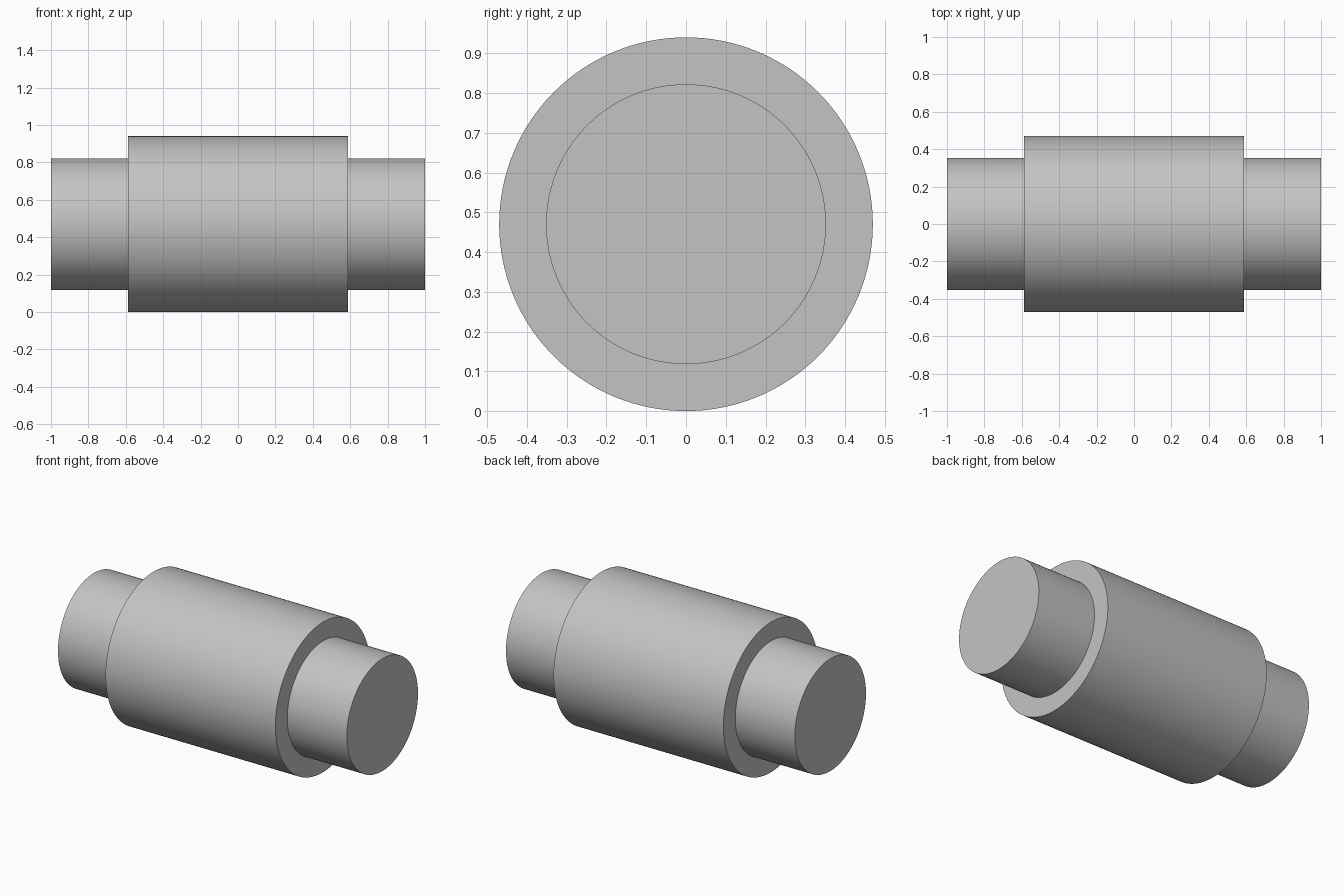
import bpy
import bmesh
import math

cube = bpy.data.objects.get("Cube")
if cube:
    bpy.data.objects.remove(cube, do_unlink=True)

BODY_RADIUS, JOURNAL_RADIUS = 0.47, 0.352
BODY_HALF, SHAFT_HALF = 0.588, 1.0
SEGMENTS = 128

# Plain grey metal
grey = bpy.data.materials.new("plain_grey")
grey.use_nodes = True
colour = (0.55, 0.55, 0.55, 1)
grey.diffuse_color = colour
grey.node_tree.nodes["Principled BSDF"].inputs["Base Color"].default_value = colour

# Half profile (x, radius), mirrored to make the full stepped outline
half = [(BODY_HALF, BODY_RADIUS), (BODY_HALF, JOURNAL_RADIUS),
        (SHAFT_HALF, JOURNAL_RADIUS), (SHAFT_HALF, 0)]
profile = [(-x, r) for x, r in reversed(half)] + half

# Stepped roller, turned around the x axis
bm = bmesh.new()
verts = [bm.verts.new((x, 0, r)) for x, r in profile]
edges = [bm.edges.new(pair) for pair in zip(verts, verts[1:])]
bmesh.ops.spin(bm, geom=verts + edges, cent=(0, 0, 0), axis=(1, 0, 0),
               angle=math.tau, steps=SEGMENTS)
bmesh.ops.remove_doubles(bm, verts=bm.verts, dist=0.0001)
bmesh.ops.recalc_face_normals(bm, faces=bm.faces)
bmesh.ops.translate(bm, verts=bm.verts, vec=(0, 0, BODY_RADIUS))
mesh = bpy.data.meshes.new("stepped_roller")
bm.to_mesh(mesh)
bm.free()
mesh.materials.append(grey)

roller = bpy.data.objects.new("stepped_roller", mesh)
bpy.context.collection.objects.link(roller)
bpy.ops.object.select_all(action="DESELECT")
roller.select_set(True)
bpy.context.view_layer.objects.active = roller
bpy.ops.object.shade_smooth_by_angle(angle=math.radians(30))
